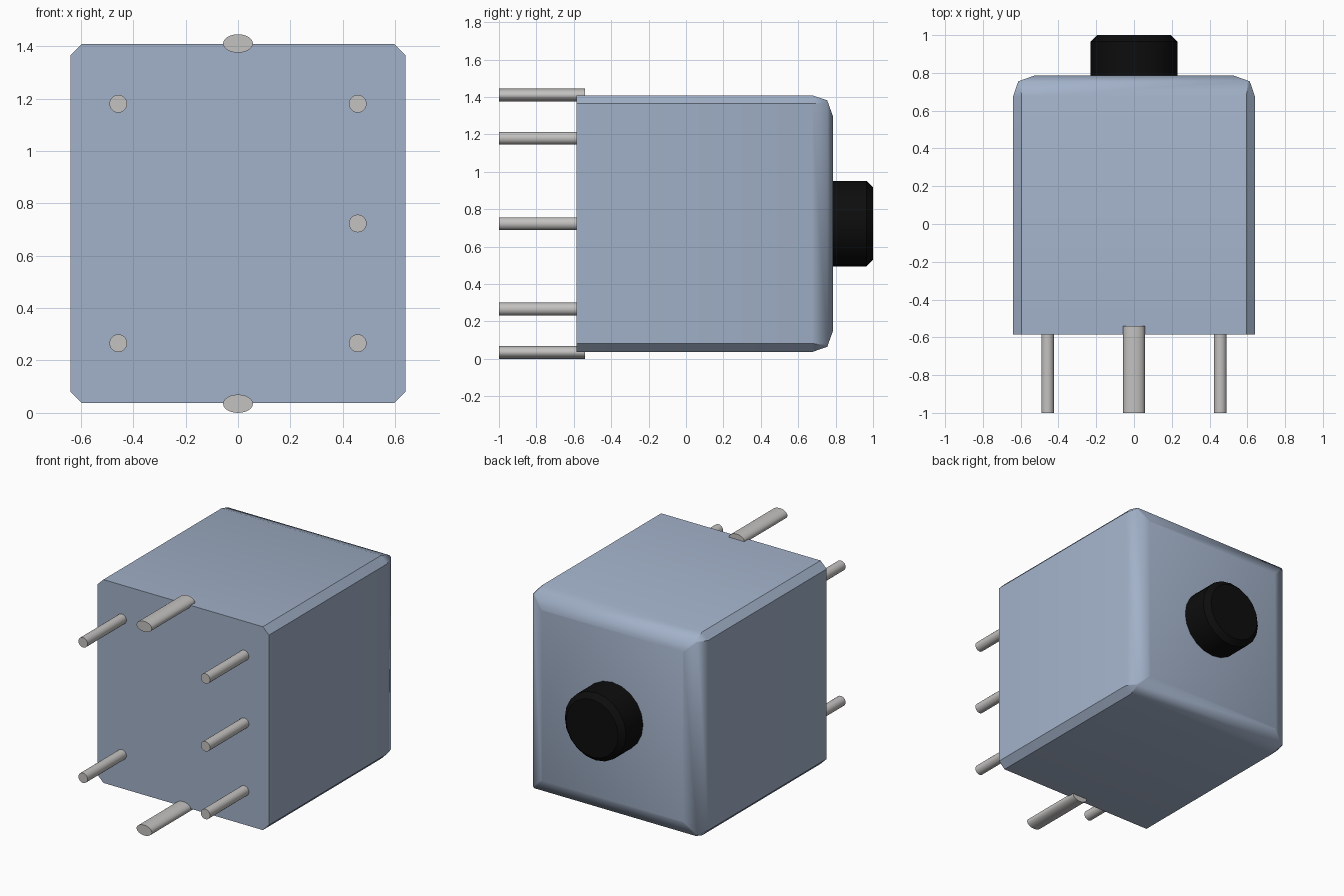
import bpy, bmesh, math

if "Cube" in bpy.data.objects:
    bpy.data.objects.remove(bpy.data.objects["Cube"], do_unlink=True)

CZ = 0.723  # height of the centre line


def material(name, rgb, rough):
    m = bpy.data.materials.new(name)
    m.use_nodes = True
    m.diffuse_color = (*rgb, 1)
    bsdf = m.node_tree.nodes["Principled BSDF"]
    bsdf.inputs["Base Color"].default_value = (*rgb, 1)
    bsdf.inputs["Roughness"].default_value = rough
    return m


BLUE = material("blue grey plastic", (0.36, 0.44, 0.58), 0.5)
METAL = material("pin metal", (0.55, 0.54, 0.53), 0.5)
BLACK = material("black plastic", (0.004, 0.004, 0.004), 0.5)


def loft(name, rings, mat, x=0, z=CZ, sharp=lambda e: False):
    """Skin rings of (x, z) points placed at y stations and cap both ends."""
    bm = bmesh.new()
    loops = [[bm.verts.new((px, y, pz)) for px, pz in pts] for y, pts in rings]
    n = len(loops[0])
    for a, b in zip(loops, loops[1:]):
        for i in range(n):
            j = (i + 1) % n
            bm.faces.new((a[i], a[j], b[j], b[i]))
    bm.faces.new(loops[0])
    bm.faces.new(loops[-1])
    bmesh.ops.recalc_face_normals(bm, faces=bm.faces)
    for f in bm.faces:
        f.smooth = True
    for e in bm.edges:
        e.smooth = not sharp(e)
    me = bpy.data.meshes.new(name)
    bm.to_mesh(me)
    bm.free()
    me.materials.append(mat)
    ob = bpy.data.objects.new(name, me)
    ob.location = (x, 0, z)
    bpy.context.collection.objects.link(ob)
    return ob


def ellipse(rx, rz, n):
    return [(rx * math.cos(2 * math.pi * i / n), rz * math.sin(2 * math.pi * i / n))
            for i in range(n)]


def chamfered_rect(w, h, c):
    return [(w - c, h), (w, h - c), (w, c - h), (w - c, -h),
            (c - w, -h), (-w, c - h), (-w, h - c), (c - w, h)]


def steep(e):
    return e.calc_face_angle(0) > math.radians(32)


# Housing: chamfered long edges, rounded towards the back
FRONT, BACK = -0.585, 0.785
W, H = 0.64, 0.686


def housing_sharp(e):
    ys = [v.co.y for v in e.verts]
    lengthwise = abs(ys[0] - ys[1]) > 0.01
    return max(ys) < FRONT + 0.01 or (lengthwise and min(ys) < 0.7)


loft("housing", [
    (FRONT, chamfered_rect(W, H, 0.045)),
    (0.675, chamfered_rect(W, H, 0.045)),
    (0.755, chamfered_rect(W - 0.027, H - 0.027, 0.01)),
    (BACK, chamfered_rect(W - 0.11, H - 0.11, 0.005)),
], BLUE, sharp=housing_sharp)

# Push button on the back, with a chamfered rim
loft("button", [
    (BACK - 0.02, ellipse(0.229, 0.229, 20)),
    (0.965, ellipse(0.229, 0.229, 20)),
    (1.0, ellipse(0.194, 0.194, 20)),
], BLACK, sharp=steep)

# Round contact pins on the front
for i, (x, z) in enumerate([(-0.457, 1.18), (-0.457, 0.266),
                            (0.457, 1.18), (0.457, 0.723), (0.457, 0.266)]):
    loft(f"contact_pin_{i + 1}", [(y, ellipse(0.034, 0.034, 20)) for y in (-1.0, FRONT + 0.03)],
         METAL, x, z, steep)

# Flattened mounting pins at the top and bottom edges
for label, z in (("top", 1.41), ("bottom", 0.035)):
    loft(f"{label}_mounting_pin", [(y, ellipse(0.057, 0.035, 24)) for y in (-1.0, -0.54)],
         METAL, 0, z, steep)
